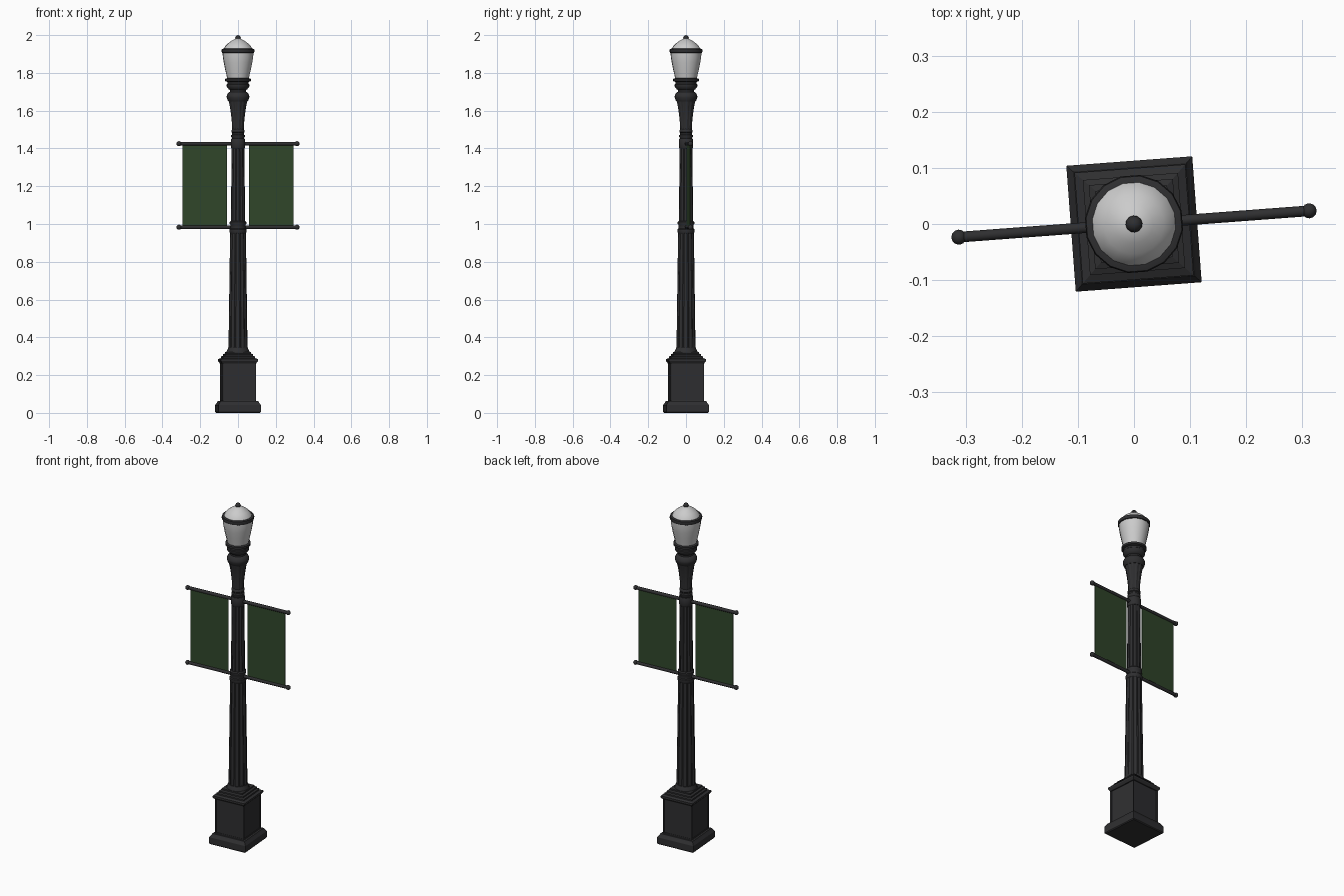
import bpy, bmesh
from math import sin, cos, pi, radians, sqrt
from mathutils import Matrix

if "Cube" in bpy.data.objects:
    bpy.data.objects.remove(bpy.data.objects["Cube"])

TURN = Matrix.Rotation(radians(4.3), 4, 'Z')


def material(name, rgb):
    m = bpy.data.materials.new(name)
    m.diffuse_color = (*rgb, 1)
    m.use_nodes = True
    m.node_tree.nodes["Principled BSDF"].inputs["Base Color"].default_value = m.diffuse_color
    return m


IRON = material("dark_iron", (0.028, 0.028, 0.030))
GLASS = material("frosted_glass", (0.75, 0.75, 0.75))
CLOTH = material("green_cloth", (0.030, 0.062, 0.024))


def finish(bm, name, mat, smooth=None):
    bmesh.ops.recalc_face_normals(bm, faces=bm.faces)
    bm.transform(TURN)
    me = bpy.data.meshes.new(name)
    bm.to_mesh(me)
    bm.free()
    me.materials.append(mat)
    ob = bpy.data.objects.new(name, me)
    bpy.context.collection.objects.link(ob)
    if smooth:
        bpy.ops.object.select_all(action='DESELECT')
        ob.select_set(True)
        bpy.context.view_layer.objects.active = ob
        bpy.ops.object.shade_smooth_by_angle(angle=radians(smooth))
    return ob


def lathe(bm, profile, n, phase=0.0, flute=0.0):
    """Stack rings of n points; flute pulls every second pair of points inward."""
    rings = []
    for r, z in profile:
        ring = []
        for i in range(n):
            a = phase + 2 * pi * i / n
            k = r * (1 - flute * (i % 4 in (2, 3)))
            ring.append(bm.verts.new((k * cos(a), k * sin(a), z)))
        rings.append(ring)
    for lo, hi in zip(rings, rings[1:]):
        for i in range(n):
            j = (i + 1) % n
            bm.faces.new((lo[i], lo[j], hi[j], hi[i]))
    bm.faces.new(rings[0][::-1])
    bm.faces.new(rings[-1])


def turned(name, profile, n=16, mat=IRON, smooth=40, flute=0.0):
    bm = bmesh.new()
    lathe(bm, profile, n, pi / n, flute)
    return finish(bm, name, mat, smooth)


def square(name, profile):
    bm = bmesh.new()
    lathe(bm, [(h * sqrt(2), z) for h, z in profile], 4, pi / 4)
    return finish(bm, name, IRON)


# square pedestal: plinth, panelled box, stepped cap
square("plinth", [(0.108, 0), (0.1125, 0.005), (0.1125, 0.042), (0.104, 0.055),
                  (0.100, 0.062)])
bm = bmesh.new()
lathe(bm, [(0.090 * sqrt(2), 0.06), (0.090 * sqrt(2), 0.272)], 4, pi / 4)
sides = [f for f in bm.faces if abs(f.normal.z) < 0.5]
bmesh.ops.inset_individual(bm, faces=sides, thickness=0.027)
bmesh.ops.inset_individual(bm, faces=sides, thickness=0.004, depth=-0.006)
finish(bm, "panelled_pedestal", IRON)
square("pedestal_cap", [(0.090, 0.262), (0.099, 0.275), (0.099, 0.284), (0.085, 0.290),
                        (0.085, 0.298), (0.075, 0.302), (0.075, 0.310), (0.064, 0.314),
                        (0.064, 0.322)])

# fluted shaft
turned("shaft_foot", [(0.062, 0.315), (0.060, 0.328), (0.054, 0.338), (0.052, 0.345)], 24)
turned("lower_shaft", [(0.051, 0.33), (0.042, 0.97)], 48, smooth=20, flute=0.08)
turned("upper_shaft", [(0.038, 0.97), (0.034, 1.45)], 48, smooth=20, flute=0.08)

# banner collars and neck rings
turned("lower_collar", [(0.041, 0.950), (0.045, 0.957), (0.045, 0.972), (0.041, 0.976),
                        (0.041, 0.996), (0.044, 1.000), (0.044, 1.010), (0.038, 1.016)], 24)
turned("upper_collar", [(0.035, 1.400), (0.038, 1.406), (0.038, 1.446), (0.035, 1.452)], 24)
turned("neck_rings", [(0.031, 1.448), (0.031, 1.456), (0.036, 1.462), (0.036, 1.470),
                      (0.031, 1.474), (0.031, 1.482), (0.035, 1.486), (0.035, 1.496),
                      (0.030, 1.502)], 24)

# flared fluted capital and its crown
turned("capital", [(0.031, 1.495), (0.033, 1.54), (0.038, 1.585), (0.044, 1.625),
                   (0.051, 1.655)], 48, smooth=20, flute=0.06)
turned("capital_crown", [(0.050, 1.648), (0.054, 1.654), (0.060, 1.670), (0.060, 1.678),
                         (0.053, 1.693), (0.043, 1.700), (0.043, 1.712)], 24)

# lamp holder, globe, ring, dome, finial
turned("lamp_holder", [(0.042, 1.708), (0.050, 1.714), (0.060, 1.728), (0.060, 1.738),
                       (0.056, 1.742), (0.056, 1.752), (0.068, 1.756), (0.068, 1.768),
                       (0.058, 1.772)], 24)
turned("globe", [(0.057, 1.765), (0.062, 1.79), (0.069, 1.82), (0.076, 1.855),
                 (0.081, 1.885), (0.082, 1.91)], mat=GLASS)
turned("globe_ring", [(0.080, 1.904), (0.086, 1.907), (0.088, 1.917), (0.086, 1.926),
                      (0.076, 1.929)])
turned("globe_dome", [(0.078, 1.922), (0.070, 1.939), (0.054, 1.956), (0.034, 1.970),
                      (0.014, 1.981)], mat=GLASS)
bm = bmesh.new()
bmesh.ops.create_uvsphere(bm, u_segments=12, v_segments=8, radius=0.015,
                          matrix=Matrix.Translation((0, 0, 1.985)))
finish(bm, "finial", IRON, 60)

# banner arms with ball ends, and the banners
for side, s in (("left", -1), ("right", 1)):
    for level, z in (("lower", 0.983), ("upper", 1.425)):
        bm = bmesh.new()
        bmesh.ops.create_cone(
            bm, cap_ends=True, segments=12, radius1=0.0095, radius2=0.0095, depth=0.285,
            matrix=Matrix.Translation((s * 0.1625, 0, z)) @ Matrix.Rotation(pi / 2, 4, 'Y'))
        bmesh.ops.create_uvsphere(bm, u_segments=12, v_segments=8, radius=0.0135,
                                  matrix=Matrix.Translation((s * 0.303 + s * 0.0005 * 20, 0, z)))
        finish(bm, f"{side}_{level}_arm", IRON, 40)
    bm = bmesh.new()
    bmesh.ops.create_cube(bm, size=1, matrix=Matrix.Translation((s * 0.177, 0, 1.204))
                          @ Matrix.Diagonal((0.236, 0.004, 0.442, 1)))
    finish(bm, f"{side}_banner", CLOTH)
